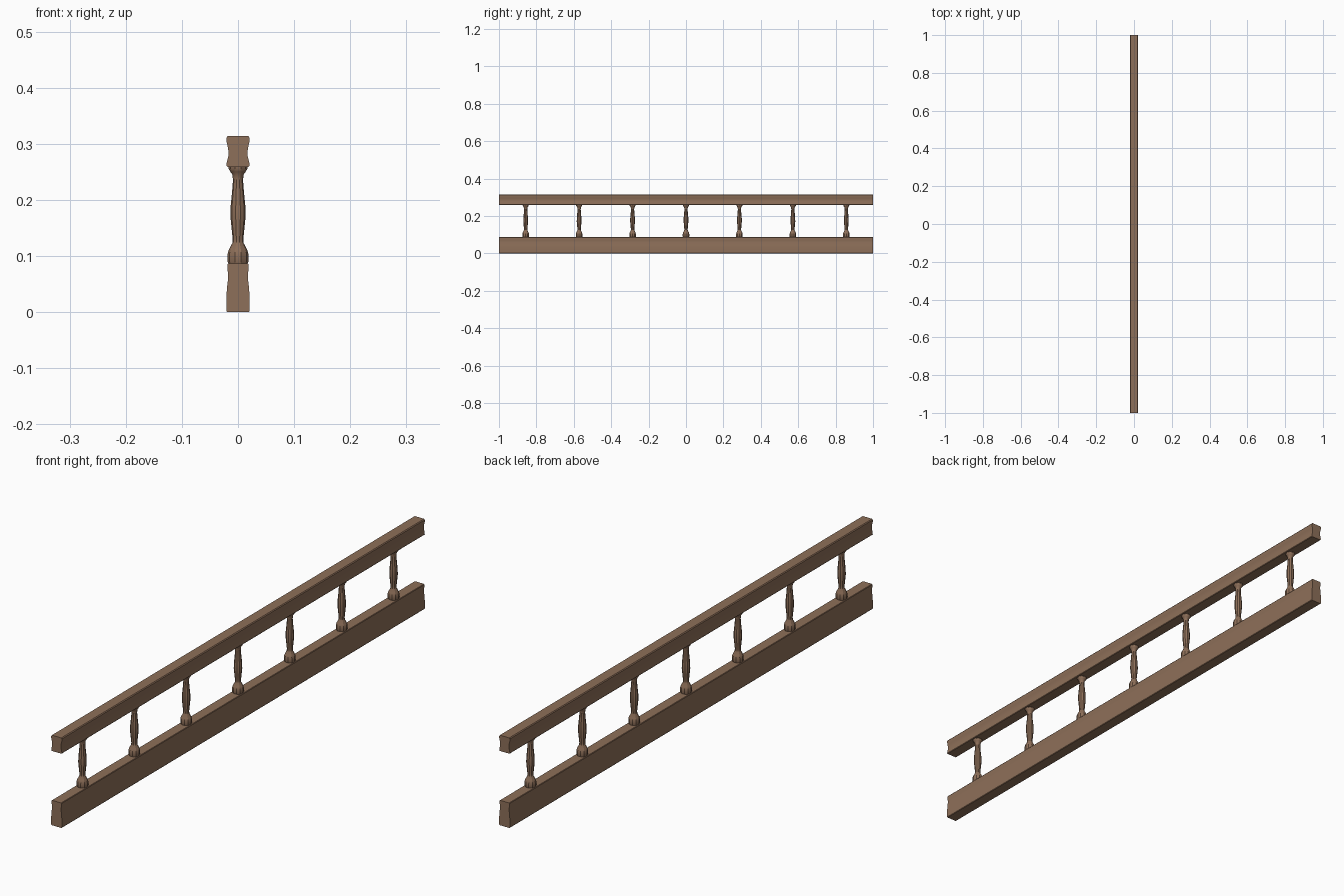
import bpy, bmesh, math

if "Cube" in bpy.data.objects:
    bpy.data.objects.remove(bpy.data.objects["Cube"])

wood = bpy.data.materials.new("brown wood")
wood.diffuse_color = (0.27, 0.16, 0.10, 1)
wood.use_nodes = True
wood.node_tree.nodes["Principled BSDF"].inputs["Base Color"].default_value = wood.diffuse_color


def finish(name, bm):
    bmesh.ops.recalc_face_normals(bm, faces=bm.faces[:])
    me = bpy.data.meshes.new(name)
    bm.to_mesh(me)
    bm.free()
    me.materials.append(wood)
    ob = bpy.data.objects.new(name, me)
    bpy.context.collection.objects.link(ob)
    bpy.ops.object.select_all(action='DESELECT')
    ob.select_set(True)
    bpy.context.view_layer.objects.active = ob
    bpy.ops.object.shade_smooth_by_angle(angle=math.radians(30))
    return ob


def rail(name, half_profile):
    """Mirror an (x, z) half profile and extrude it along y."""
    bm = bmesh.new()
    outline = half_profile + [(-x, z) for x, z in reversed(half_profile)]
    face = bm.faces.new([bm.verts.new((x, -1, z)) for x, z in outline])
    ext = bmesh.ops.extrude_face_region(bm, geom=[face])
    for v in ext["geom"]:
        if isinstance(v, bmesh.types.BMVert):
            v.co.y = 1
    return finish(name, bm)


def baluster(name, y, profile, sides=10):
    """Turned spindle from an (r, z) profile."""
    bm = bmesh.new()
    rings = [[bm.verts.new((r * math.cos(2 * math.pi * i / sides),
                            y + r * math.sin(2 * math.pi * i / sides), z))
              for i in range(sides)] for r, z in profile]
    for a, b in zip(rings, rings[1:]):
        for i in range(sides):
            j = (i + 1) % sides
            bm.faces.new((a[i], a[j], b[j], b[i]))
    bm.faces.new(rings[0])
    bm.faces.new(rings[-1])
    return finish(name, bm)


# rails with softly waisted sides
rail("bottom_rail", [(0.019, 0), (0.0205, 0.002), (0.0205, 0.030), (0.0195, 0.045),
                     (0.0175, 0.060), (0.0175, 0.067), (0.019, 0.078),
                     (0.019, 0.085), (0.0175, 0.087)])
rail("top_rail", [(0.019, 0.259), (0.0205, 0.261), (0.0200, 0.267), (0.017, 0.279),
                  (0.017, 0.287), (0.0185, 0.296), (0.0205, 0.304),
                  (0.0205, 0.311), (0.018, 0.314)])

# seven turned balusters
spindle = [(0.016, 0.084), (0.0185, 0.090), (0.0185, 0.104), (0.016, 0.112),
           (0.010, 0.123), (0.0095, 0.130), (0.0115, 0.150), (0.0135, 0.170),
           (0.0130, 0.190), (0.0105, 0.215), (0.0090, 0.235), (0.0100, 0.245),
           (0.0135, 0.250), (0.0165, 0.255), (0.0165, 0.261)]
for k in range(7):
    baluster(f"baluster_{k + 1}", (k - 3) * 2 / 7, spindle)
